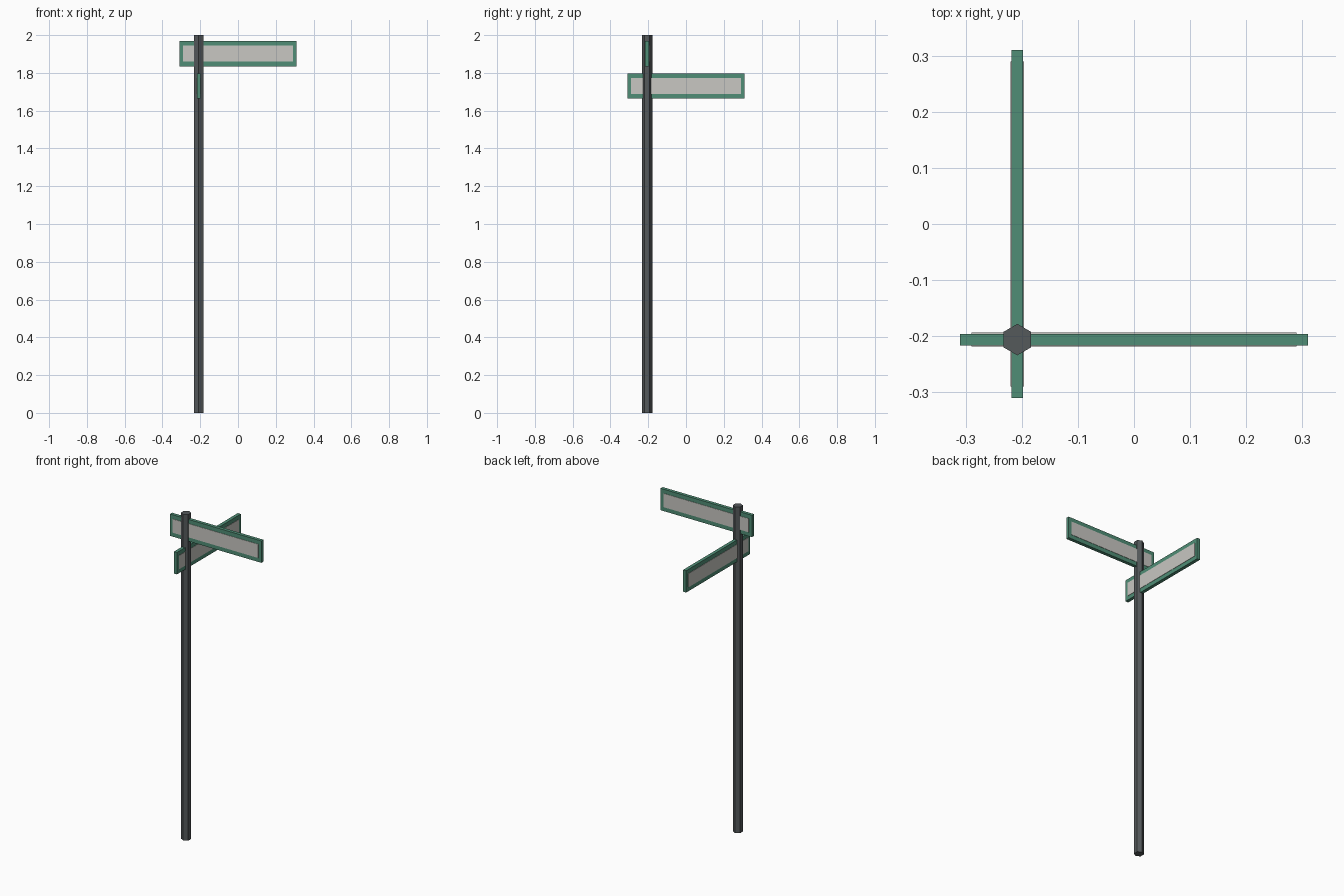
import bpy
import math

if "Cube" in bpy.data.objects:
    bpy.data.objects.remove(bpy.data.objects["Cube"])


def material(name, color):
    m = bpy.data.materials.new(name)
    m.diffuse_color = (*color, 1)
    m.use_nodes = True
    m.node_tree.nodes["Principled BSDF"].inputs["Base Color"].default_value = m.diffuse_color
    return m


pole_grey = material("pole grey", (0.09, 0.10, 0.105))
frame_green = material("frame green", (0.08, 0.27, 0.18))
panel_grey = material("panel light grey", (0.58, 0.57, 0.54))

POLE_X, POLE_Y = -0.208, -0.206


def box(name, size, center, mat):
    bpy.ops.mesh.primitive_cube_add(size=1, location=center)
    ob = bpy.context.object
    ob.name = name
    ob.scale = size
    bpy.ops.object.transform_apply(location=False, rotation=False, scale=True)
    ob.data.materials.append(mat)
    return ob


def sign(name, z, along_y):
    """Green board with a slightly raised light panel on both faces."""
    center = (POLE_X, 0, z) if along_y else (0, POLE_Y, z)
    parts = [box(name + "_board", (0.62, 0.0205, 0.134), center, frame_green)]
    for side, label in ((-1, "front"), (1, "back")):
        off = side * 0.0110
        pos = ((center[0] - off, center[1], z) if along_y
               else (center[0], center[1] + off, z))
        parts.append(box(f"{name}_{label}_panel", (0.58, 0.0025, 0.084), pos, panel_grey))
    if along_y:
        for ob in parts:
            ob.rotation_euler.z = math.pi / 2


# Six-sided pole with corners towards front and back
bpy.ops.mesh.primitive_cylinder_add(vertices=6, radius=0.028, depth=2,
                                    location=(POLE_X, POLE_Y, 1))
pole = bpy.context.object
pole.name = "pole"
pole.data.materials.append(pole_grey)

# Two crossing street signs
sign("upper_sign", 1.902, False)
sign("lower_sign", 1.731, True)
